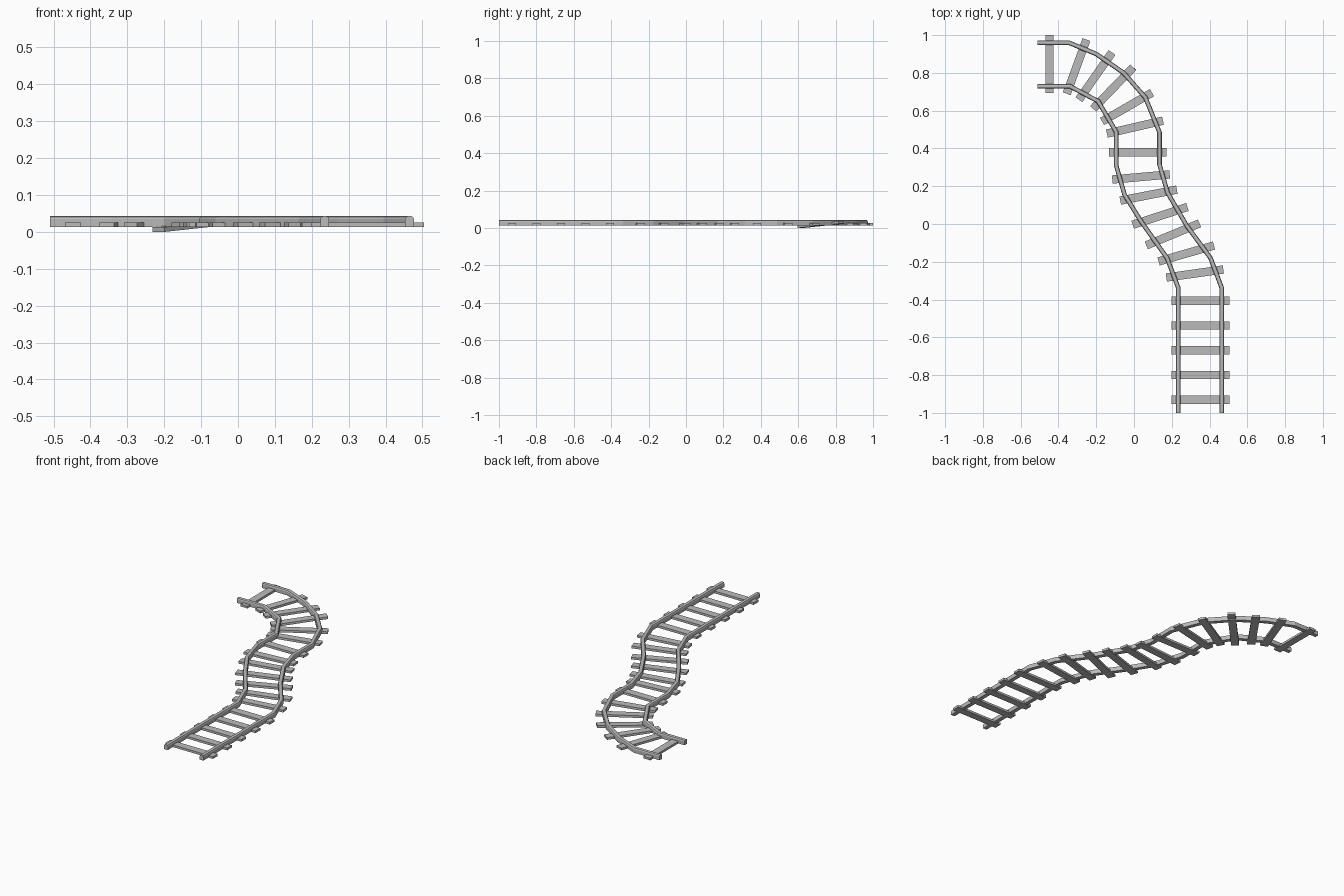
import bpy
import bmesh
from math import radians
from mathutils import Matrix, Vector

cube = bpy.data.objects.get("Cube")
if cube:
    bpy.data.objects.remove(cube, do_unlink=True)

grey = bpy.data.materials.new("track grey")
grey.use_nodes = True
grey.diffuse_color = (0.5, 0.5, 0.5, 1)
grey.node_tree.nodes["Principled BSDF"].inputs["Base Color"].default_value = (0.5, 0.5, 0.5, 1)


def add_object(name, bm):
    bmesh.ops.recalc_face_normals(bm, faces=bm.faces)
    mesh = bpy.data.meshes.new(name)
    bm.to_mesh(mesh)
    bm.free()
    mesh.materials.append(grey)
    obj = bpy.data.objects.new(name, mesh)
    bpy.context.collection.objects.link(obj)
    return obj


# Rail cross-section: sideways offset and height, with a rounded head
HALF = [(0.012, 0.014), (0.012, 0.035), (0.009, 0.041), (0.004, 0.043)]
PROFILE = HALF + [(-x, z) for x, z in reversed(HALF)]


def rail(name, path):
    """Sweep the rail profile along a flat path with mitred corners."""
    pts = [Vector(p) for p in path]
    bm = bmesh.new()
    rings = []
    for i, p in enumerate(pts):
        before = (p - pts[i - 1]).normalized() if i else None
        after = (pts[i + 1] - p).normalized() if i < len(pts) - 1 else None
        tangent = ((before or after) + (after or before)).normalized()
        side = Vector((tangent.y, -tangent.x))
        side /= tangent.dot(before or after)
        rings.append([bm.verts.new((*(p + side * x), z)) for x, z in PROFILE])
    n = len(PROFILE)
    for a, b in zip(rings, rings[1:]):
        for k in range(n):
            bm.faces.new((a[k], a[(k + 1) % n], b[(k + 1) % n], b[k]))
    bm.faces.new(rings[0])
    bm.faces.new(rings[-1])
    return add_object(name, bm)


rail("inner_rail", [(0.235, -1), (0.235, -0.34), (0.175, -0.18), (0.04, 0.01),
                    (-0.05, 0.155), (-0.093, 0.305), (-0.093, 0.485),
                    (-0.19, 0.65), (-0.34, 0.73), (-0.51, 0.73)])
rail("outer_rail", [(0.465, -1), (0.465, -0.34), (0.405, -0.18), (0.28, -0.01),
                    (0.178, 0.165), (0.135, 0.315), (0.135, 0.485), (0.06, 0.67),
                    (-0.055, 0.8), (-0.2, 0.9), (-0.345, 0.96), (-0.51, 0.96)])


def sleeper(name, x, y, turn, tilt=0):
    bm = bmesh.new()
    bmesh.ops.create_cube(bm, size=1)
    bmesh.ops.scale(bm, vec=(0.305, 0.044, 0.013), verts=bm.verts)
    z = 0.018 if tilt else 0.0195
    place = (Matrix.Translation((x, y, z)) @ Matrix.Rotation(radians(turn), 4, "Z")
             @ Matrix.Rotation(radians(-tilt), 4, "Y"))
    bmesh.ops.transform(bm, matrix=place, verts=bm.verts)
    add_object(name, bm)


# Evenly spaced sleepers on the straight
for i in range(5):
    sleeper(f"straight_sleeper_{i + 1}", 0.352, -0.93 + i * 0.131, 0)

# Sleepers fanning round the bends, one of them sagging at its inner end
BENDS = [(0.322, -0.262, 8), (0.277, -0.156, 16), (0.206, -0.055, 22.5),
         (0.138, 0.043, 18), (0.077, 0.153, 11), (0.037, 0.249, 5),
         (0.02, 0.38, 0), (0.005, 0.513, 13), (-0.037, 0.619, 30),
         (-0.11, 0.72, 46, 4.3), (-0.204, 0.783, 55), (-0.304, 0.833, 70),
         (-0.447, 0.847, 90)]
for i, spec in enumerate(BENDS):
    sleeper(f"bend_sleeper_{i + 1}", *spec)
